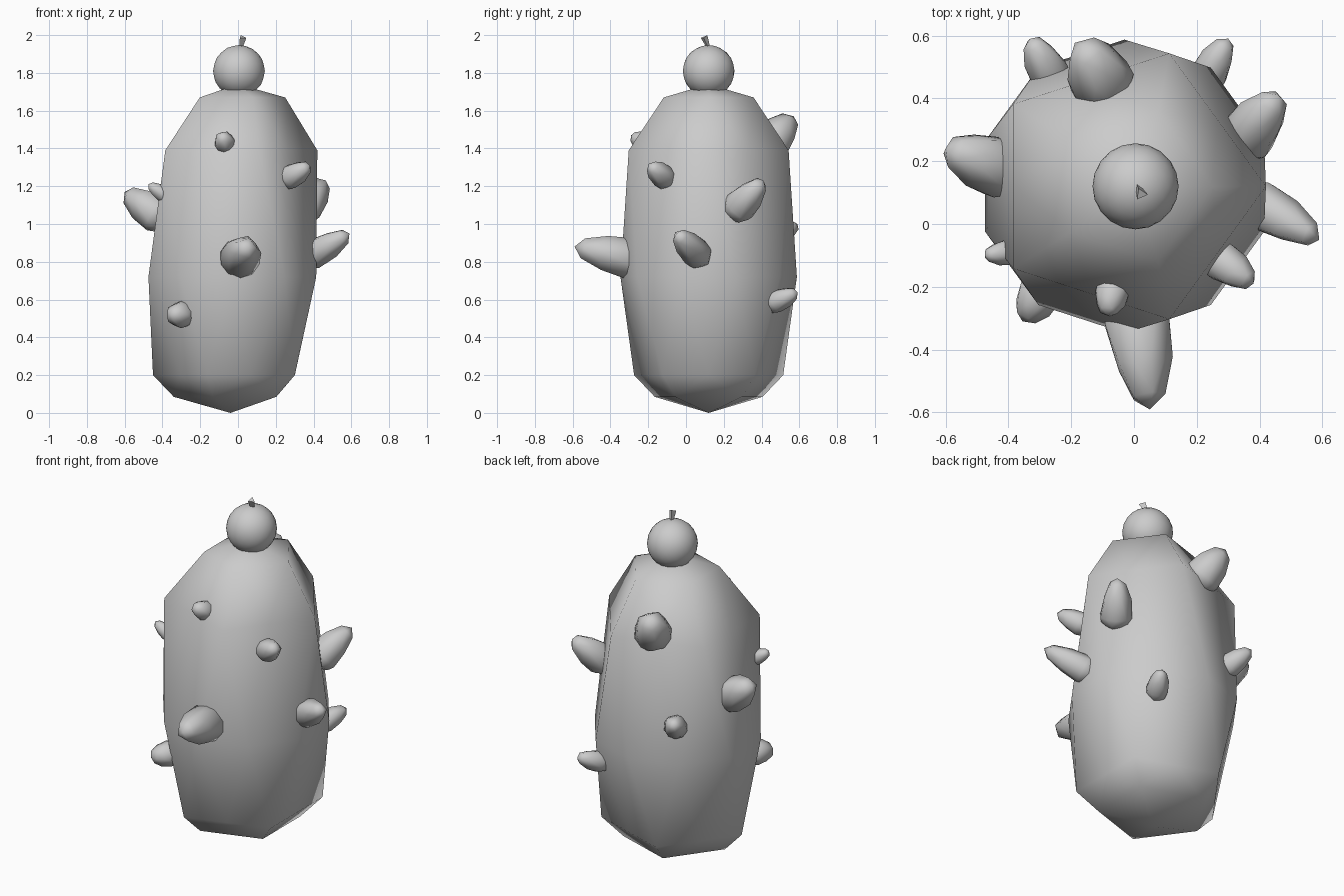
import bpy, bmesh
from mathutils import Vector, Matrix

cube = bpy.data.objects.get("Cube")
if cube:
    bpy.data.objects.remove(cube)

grey = bpy.data.materials.new("plain grey")
grey.use_nodes = True
GREY = (0.6, 0.6, 0.6, 1)
grey.diffuse_color = GREY
grey.node_tree.nodes["Principled BSDF"].inputs["Base Color"].default_value = GREY


def finish(name, bm, smooth=True):
    """Turn a bmesh into a grey object."""
    bmesh.ops.recalc_face_normals(bm, faces=bm.faces)
    mesh = bpy.data.meshes.new(name)
    bm.to_mesh(mesh)
    bm.free()
    mesh.materials.append(grey)
    for poly in mesh.polygons:
        poly.use_smooth = smooth
    obj = bpy.data.objects.new(name, mesh)
    bpy.context.collection.objects.link(obj)
    return obj


def frame(base, tip):
    """Matrix that carries local +z from base towards tip."""
    base, tip = Vector(base), Vector(tip)
    rot = (tip - base).to_track_quat('Z', 'Y').to_matrix().to_4x4()
    return Matrix.Translation(base) @ rot, (tip - base).length


# Body: a faceted ball whose rings are pulled out into a tall capsule
# Each ring: ball height, offset x, radius, z
RINGS = [
    (1.0, 0.0, 0.0, 1.74), (0.851, 0.0, 0.25, 1.67),
    (0.526, -0.025, 0.36, 1.39), (0.447, -0.025, 0.445, 1.39),
    (0.0, -0.03, 0.467, 0.72),
    (-0.447, -0.035, 0.415, 0.2), (-0.526, -0.035, 0.336, 0.2),
    (-0.851, -0.04, 0.30, 0.085), (-1.0, -0.04, 0.0, 0.0),
]
CENTRE_Y = 0.12
bm = bmesh.new()
bmesh.ops.create_icosphere(bm, subdivisions=2, radius=1)
for v in bm.verts:
    _, cx, radius, z = min(RINGS, key=lambda ring: abs(ring[0] - v.co.z))
    flat = Vector((v.co.x, v.co.y))
    flat = flat.normalized() * radius if radius else Vector((0, 0))
    v.co = (flat.x + cx, flat.y + CENTRE_Y, z)
finish("body", bm)

# Round knob on top
bm = bmesh.new()
bmesh.ops.create_icosphere(bm, subdivisions=3, radius=0.137,
                           matrix=Matrix.Translation((0.005, CENTRE_Y, 1.81)))
finish("top_knob", bm)

# Small three-sided stem, wider at its leaning top
bm = bmesh.new()
place, length = frame((0.012, 0.12, 1.93), (0.023, 0.095, 1.99))
bmesh.ops.create_cone(bm, cap_ends=True, segments=3, radius1=0.01, radius2=0.022,
                      depth=length, matrix=place @ Matrix.Translation((0, 0, length / 2)))
finish("stem", bm, smooth=False)

# Spikes: base on the body, tip, radius
SPIKES = {
    "spike_front_middle": ((0.01, -0.31, 0.82), (0.05, -0.59, 0.88), 0.108),
    "spike_left_middle": ((0.40, 0.06, 0.84), (0.59, -0.05, 0.95), 0.08),
    "spike_left_back": ((0.36, 0.28, 1.09), (0.46, 0.41, 1.23), 0.09),
    "spike_left_front": ((0.28, -0.12, 1.25), (0.38, -0.19, 1.31), 0.065),
    "spike_front_top": ((-0.07, -0.22, 1.43), (-0.085, -0.29, 1.47), 0.055),
    "spike_front_low": ((-0.30, -0.22, 0.52), (-0.355, -0.31, 0.52), 0.072),
    "spike_right_small": ((-0.40, -0.09, 1.16), (-0.475, -0.10, 1.21), 0.042),
    "spike_right_big": ((-0.43, 0.18, 1.05), (-0.60, 0.24, 1.17), 0.10),
    "spike_back_top": ((-0.10, 0.45, 1.43), (-0.165, 0.57, 1.57), 0.105),
    "spike_back_right": ((-0.27, 0.48, 0.93), (-0.33, 0.59, 1.0), 0.066),
    "spike_back_left": ((0.24, 0.48, 0.59), (0.30, 0.59, 0.64), 0.06),
}
for name, (base, tip, radius) in SPIKES.items():
    place, length = frame(base, tip)
    bm = bmesh.new()
    bmesh.ops.create_icosphere(bm, subdivisions=2, radius=1)
    for v in bm.verts:
        # flatten the ring between corners so the spike stays five-sided
        if abs(abs(v.co.z) - 0.526) < 0.03:
            v.co.x *= 0.87
            v.co.y *= 0.87
        depth = length if v.co.z > 0 else min(length, 0.08)
        v.co = (v.co.x * radius, v.co.y * radius, v.co.z * depth)
    bm.transform(place)
    finish(name, bm)
